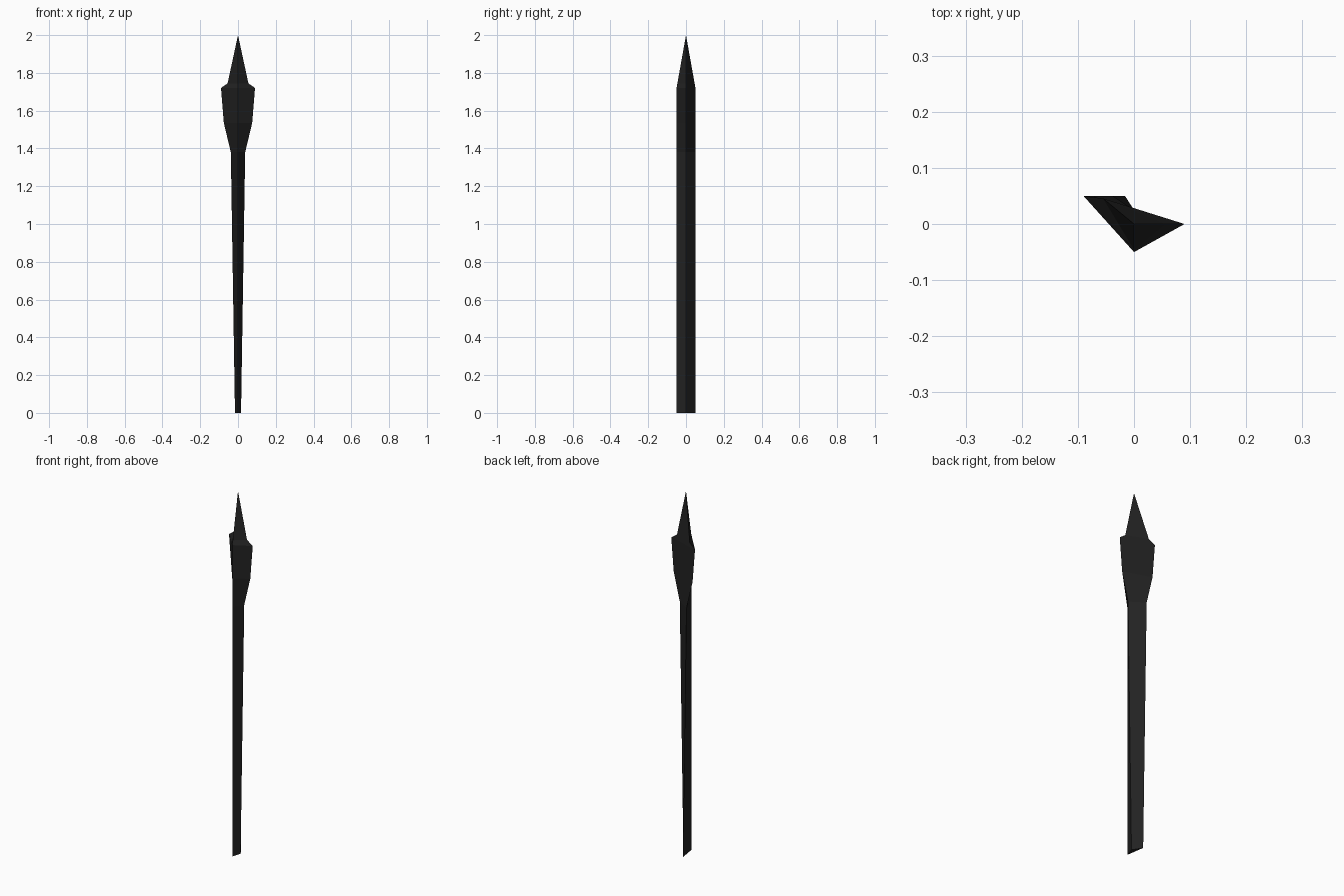
import bpy, bmesh

if "Cube" in bpy.data.objects:
    bpy.data.objects.remove(bpy.data.objects["Cube"])

# Matte black material
black = bpy.data.materials.new("near_black")
black.diffuse_color = (0.016, 0.016, 0.016, 1.0)
black.use_nodes = True
black.node_tree.nodes["Principled BSDF"].inputs["Base Color"].default_value = black.diffuse_color

# Height, half width, depth scale of each triangular section
sections = [
    (0.0, 0.016, 1.0),
    (1.38, 0.038, 1.0),
    (1.535, 0.075, 1.0),
    (1.72, 0.09, 1.0),
    (1.745, 0.055, 0.91),
]
TIP = 2.0


def loft_spear(name):
    bm = bmesh.new()
    rings = []
    for z, w, d in sections:
        # front ridge, right edge, rear left edge
        pts = [(0, -0.05 * d), (w, 0), (-w, 0.05 * d)]
        rings.append([bm.verts.new((x, y, z)) for x, y in pts])
    # shaft and blade sides
    for low, high in zip(rings, rings[1:]):
        for i in range(3):
            j = (i + 1) % 3
            bm.faces.new((low[i], low[j], high[j], high[i]))
    # pointed tip and flat butt
    tip = bm.verts.new((0, 0, TIP))
    for i in range(3):
        bm.faces.new((rings[-1][i], rings[-1][(i + 1) % 3], tip))
    bm.faces.new(rings[0][::-1])
    bmesh.ops.recalc_face_normals(bm, faces=bm.faces)
    mesh = bpy.data.meshes.new(name)
    bm.to_mesh(mesh)
    bm.free()
    mesh.materials.append(black)
    obj = bpy.data.objects.new(name, mesh)
    bpy.context.collection.objects.link(obj)
    return obj


loft_spear("spear")
